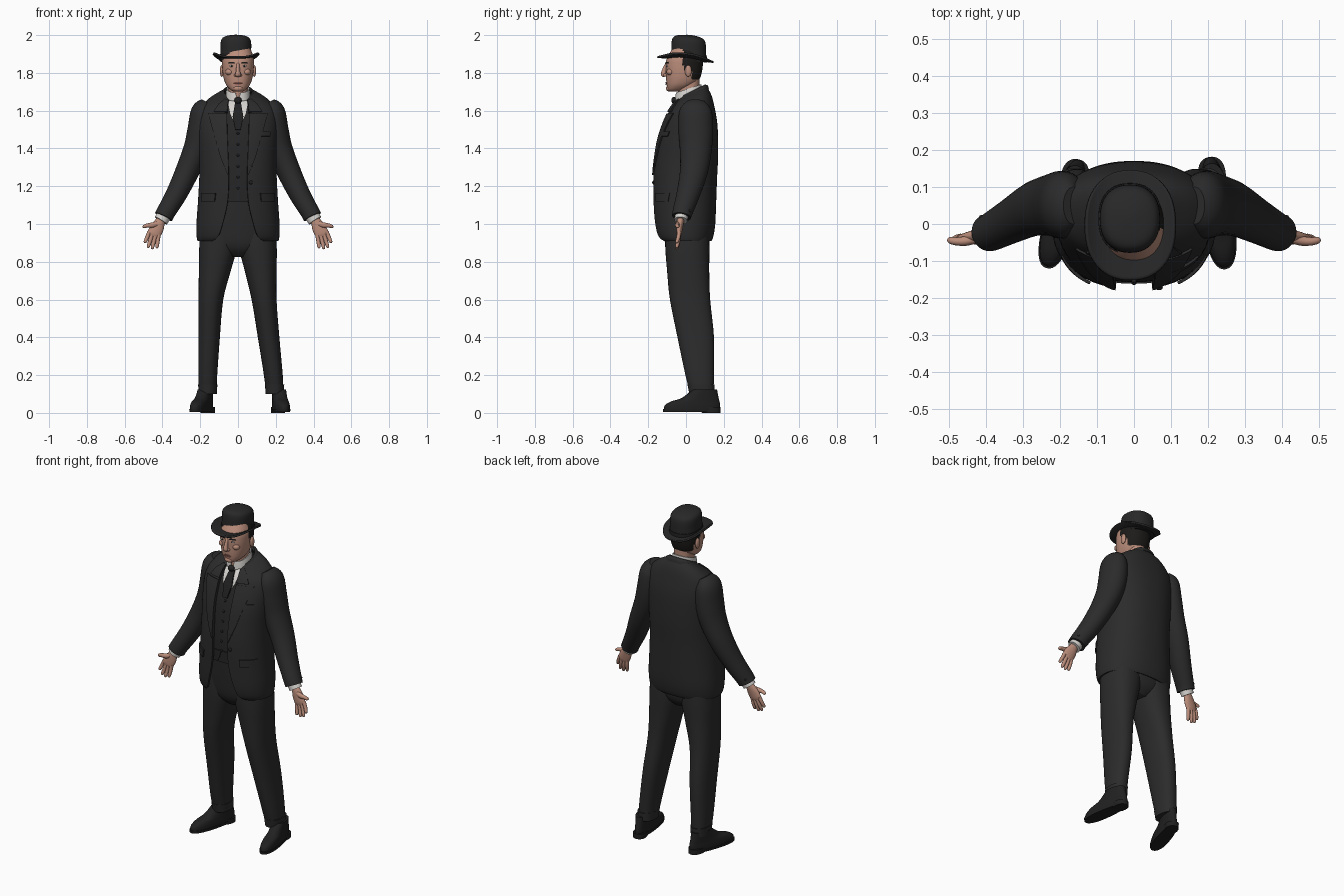
import bpy, bmesh, math
from mathutils import Vector, Matrix

if "Cube" in bpy.data.objects:
    bpy.data.objects.remove(bpy.data.objects["Cube"], do_unlink=True)


def material(name, r, g, b):
    m = bpy.data.materials.new(name)
    m.use_nodes = True
    m.diffuse_color = (r, g, b, 1)
    m.node_tree.nodes["Principled BSDF"].inputs["Base Color"].default_value = (r, g, b, 1)
    return m


SUIT = material("charcoal cloth", .024, .024, .024)
VEST = material("vest cloth", .019, .019, .02)
HAT = material("hat felt", .021, .021, .021)
BLACK = material("black leather", .015, .015, .015)
HAIR = material("dark hair", .012, .011, .01)
SKIN = material("skin", .5, .27, .2)
LIPS = material("lips", .36, .15, .12)
SHIRT = material("white shirt", .68, .66, .63)
parts = []
POWER = 2.3


def finish(name, bm, mats, rule=None, thick=0, closed=True):
    if closed:
        bmesh.ops.recalc_face_normals(bm, faces=bm.faces)
    me = bpy.data.meshes.new(name)
    bm.to_mesh(me)
    bm.free()
    for m in mats:
        me.materials.append(m)
    if rule:
        for p in me.polygons:
            p.material_index = rule(p.center)
    ob = bpy.data.objects.new(name, me)
    bpy.context.collection.objects.link(ob)
    if thick:
        s = ob.modifiers.new("thickness", "SOLIDIFY")
        s.thickness, s.offset = thick, -1
        bpy.context.view_layer.objects.active = ob
        bpy.ops.object.modifier_apply(modifier=s.name)
    parts.append(ob)
    return ob


def smooth_rows(rows, steps=4):
    """Catmull-Rom through rows of numbers."""
    out = []
    for i in range(len(rows) - 1):
        a, b, c, d = (rows[max(0, min(len(rows) - 1, i + k))] for k in (-1, 0, 1, 2))
        for s in range(steps):
            t = s / steps
            out.append(tuple(q + .5 * t * (r - p + t * (2 * p - 5 * q + 4 * r - w + t * (3 * (q - r) + w - p)))
                             for p, q, r, w in zip(a, b, c, d)))
    return out + [tuple(rows[-1])]


def grid(bm, rings, wrap, caps):
    vs = [[bm.verts.new(p) for p in r] for r in rings]
    n = len(vs[0])
    for lo, hi in zip(vs, vs[1:]):
        for j in range(n if wrap else n - 1):
            k = (j + 1) % n
            bm.faces.new((lo[j], lo[k], hi[k], hi[j]))
    if caps:
        bm.faces.new(vs[0][::-1])
        bm.faces.new(vs[-1])


def full(row):
    return tuple(row) + (0,) * (7 - len(row))


def loft(name, rows, mats, n=44, caps=True, thick=0, rule=None, taper=0, steps=4):
    """Stacked rounded sections: (z, half width, front y, back y, front gap, tilt, centre x)."""
    rings, gap = [], any(full(r)[4] for r in rows)
    for z, rx, yf, yb, g, tilt, cx in smooth_rows([full(r) for r in rows], steps):
        a0 = math.asin(min(1, max(g, 0) / rx) ** (POWER / 2)) if gap else 0
        ring = []
        for j in range(n):
            a = a0 + (2 * math.pi - 2 * a0) * j / (n - 1 if gap else n)
            s, c = math.sin(a), math.cos(a)
            x = rx * math.copysign(abs(s) ** (2 / POWER), s)
            y = -math.copysign(abs(c) ** (2 / POWER), c)
            x *= 1 - taper * y
            y = (yf + yb) / 2 + (yb - yf) / 2 * y
            ring.append((cx + x, y, z + tilt * (y - yf)))
        rings.append(ring)
    bm = bmesh.new()
    closed = caps and not gap
    grid(bm, rings, not gap, closed)
    return finish(name, bm, mats, rule, thick, closed)


def surf(rows, x, z, lift=0):
    """Point on the front of a loft."""
    dense = smooth_rows([full(r) for r in rows])
    z = max(dense[0][0], min(dense[-1][0] - 1e-5, z))
    for a, b in zip(dense, dense[1:]):
        if a[0] <= z < b[0]:
            t = (z - a[0]) / (b[0] - a[0])
            _, rx, yf, yb, g, tilt, cx = (p + (q - p) * t for p, q in zip(a, b))
            y = (yf + yb) / 2 - (yb - yf) / 2 * max(0, 1 - min(1, abs(x / rx)) ** POWER) ** (1 / POWER)
            return Vector((x, y - lift, z + tilt * (y - yf)))


def patch(name, rows, edges, mat, lift=.008, thick=.008, cols=7):
    """Plate lying on a loft front; edges are (z, x0, x1) going up."""
    dense = []
    for a, b in zip(edges, edges[1:]):
        dense += [[p + (q - p) * s / 4 for p, q in zip(a, b)] for s in range(4)]
    dense.append(edges[-1])
    bm = bmesh.new()
    grid(bm, [[surf(rows, x0 + (x1 - x0) * j / cols, z, lift) for j in range(cols + 1)]
              for z, x0, x1 in dense], False, False)
    return finish(name, bm, [mat], thick=thick, closed=False)


def tube(name, rows, mat, n=24, steps=4):
    """Oval tube along a path of (x, y, z, side radius, depth radius)."""
    rows = smooth_rows(rows, steps)
    rings = []
    for i, (x, y, z, ru, rv) in enumerate(rows):
        t = (Vector(rows[min(i + 1, len(rows) - 1)][:3]) - Vector(rows[max(i - 1, 0)][:3])).normalized()
        u = Vector((0, 1, 0)).cross(t).normalized()
        v = t.cross(u)
        rings.append([Vector((x, y, z)) + u * ru * math.cos(a) + v * rv * math.sin(a)
                      for a in (2 * math.pi * j / n for j in range(n))])
    bm = bmesh.new()
    grid(bm, rings, True, True)
    return finish(name, bm, [mat])


def ball(name, loc, size, mat):
    bm = bmesh.new()
    bmesh.ops.create_uvsphere(bm, u_segments=16, v_segments=10, radius=1,
                              matrix=Matrix.Translation(loc) @ Matrix.Diagonal((*size, 1)))
    return finish(name, bm, [mat])


# Jacket, vest and shirt front
jacket = [(.91, .214, -.14, .135, .135), (.935, .219, -.158, .145, .105), (1, .22, -.17, .155, .082),
          (1.12, .212, -.175, .16, .055), (1.25, .205, -.175, .165, .05), (1.35, .205, -.165, .17, .053),
          (1.45, .21, -.148, .17, .058), (1.54, .213, -.118, .165, .06), (1.6, .2, -.09, .15, .058, .1),
          (1.63, .16, -.07, .135, .056, .25), (1.65, .11, -.052, .115, .052, .4),
          (1.66, .076, -.042, .1, .046, .5)]
vest = [(r[0], r[1] - .018, r[2] + .018, r[3] - .018, 0, full(r)[5]) for r in jacket[3:]]
loft("jacket", jacket, [SUIT], n=64, thick=.012)
loft("vest", vest, [VEST], n=56)
patch("shirt_front", vest, [(1.51, -.004, .004), (1.58, -.04, .04), (1.655, -.055, .055)], SHIRT, .004, .006)
patch("necktie", vest, [(1.5, -.014, .014), (1.57, -.028, .028), (1.645, -.015, .015)], BLACK, .014, .01)
ball("necktie_knot", (0, -.064, 1.655), (.02, .014, .018), BLACK)
for i in range(6):
    ball("vest_button", surf(vest, 0, 1.19 + i * .058, .002), (.007, .005, .007), BLACK)

for s, side in ((1, "left"), (-1, "right")):
    def flap(name, rows, edges, mat, lift=.008):
        e = [(z, *sorted((s * a, s * b))) for z, a, b in edges]
        return patch(side + name, rows, e, mat, lift)
    flap("_lapel", jacket, [(1.26, .05, .056), (1.36, .052, .095), (1.5, .058, .135), (1.585, .058, .158)], SUIT)
    flap("_collar_wing", jacket, [(1.595, .058, .13), (1.63, .055, .105), (1.655, .05, .07)], SUIT, .01)
    flap("_hip_pocket", jacket, [(1.12, .125, .195), (1.165, .12, .197)], SUIT, .01)
    flap("_vest_point", vest, [(1.122, .028, .032), (1.15, .012, .06), (1.19, .001, .08)], VEST, .004)
patch("breast_pocket", jacket, [(1.465, .1, .17), (1.49, .1, .175)], SUIT)
for z in (1.31, 1.22):
    ball("jacket_button", surf(jacket, .068, z, .003), (.01, .006, .01), BLACK)
loft("jacket_collar", [(1.637, .095, -.045, .122, .06, .45), (1.655, .085, -.042, .115, .055, .5),
                       (1.668, .073, -.04, .1, .05, .5)], [SUIT], thick=.008)
loft("shirt_collar", [(1.65, .066, -.058, .086, .008, .35), (1.675, .063, -.056, .084, .008, .35),
                      (1.695, .06, -.054, .082, .014, .33)], [SHIRT], thick=.006)

# Trousers and shoes
loft("trouser_seat", [(.825, .05, -.06, .075), (.88, .16, -.105, .115), (1, .19, -.125, .125),
                      (1.16, .185, -.14, .13)], [SUIT])
leg = [(.105, .046, .022, .145), (.2, .05, -.003, .148), (.4, .057, -.045, .148), (.6, .066, -.085, .128),
       (.75, .084, -.1, .123), (.88, .1, -.11, .124), (1, .095, -.11, .12)]
for side, s, centres, turn, spot in (("left", 1, (.194, .187, .162, .138, .12, .105, .1), 8, (.226, .03, 0)),
                                     ("right", -1, (.16, .16, .153, .144, .123, .105, .1), 17, (.192, .028, 0))):
    rows = [(*r, 0, 0, s * c) for r, c in zip(leg, centres)]
    loft(side + "_trouser_leg", rows, [SUIT], n=36)
    loft(side + "_trouser_cuff", [(.1, .048, .018, .149, 0, 0, s * centres[0]),
                                  (.15, .051, .008, .152, 0, 0, s * centres[0])], [SUIT], n=36, steps=1)
    shoe = [loft(side + "_shoe_sole", [(.004, .041, -.152, .15), (.02, .043, -.154, .153)], [BLACK],
                 taper=.12, steps=1),
            loft(side + "_shoe_heel", [(0, .036, .06, .153), (.03, .037, .058, .153)], [BLACK], steps=1),
            loft(side + "_shoe_upper", [(.018, .041, -.149, .15), (.04, .041, -.143, .152),
                                        (.06, .039, -.112, .149), (.08, .037, -.05, .144),
                                        (.125, .036, .01, .135)], [BLACK], taper=.1)]
    for ob in shoe:
        ob.data.transform(Matrix.Translation((s * spot[0], spot[1], 0)) @ Matrix.Rotation(s * math.radians(turn), 4, "Z"))

# Sleeves and hands
for s, side in ((1, "left"), (-1, "right")):
    def limb(name, rows, mat, n=24):
        return tube(side + name, [(s * r[0], *r[1:]) for r in rows], mat, n)
    limb("_sleeve", [(.165, .05, 1.645, .03, .05), (.185, .05, 1.6, .062, .085), (.195, .052, 1.5, .072, .092),
                     (.218, .052, 1.4, .07, .085), (.268, .042, 1.28, .063, .074), (.325, .012, 1.16, .056, .062),
                     (.38, -.018, 1.065, .05, .053), (.394, -.024, 1.038, .05, .05)], SUIT, 32)
    for i in range(3):
        ball(side + "_sleeve_button", (s * (.412 - i * .013), .018 + i * .004, 1.07 + i * .022),
             (.007, .007, .007), BLACK)
    limb("_shirt_cuff", [(.385, -.022, 1.055, .038, .036), (.408, -.027, 1.018, .038, .034)], SHIRT)
    limb("_palm", [(.395, -.025, 1.04, .023, .018), (.412, -.03, 1.012, .027, .019), (.428, -.034, .98, .036, .017),
                   (.444, -.037, .95, .036, .014), (.45, -.038, .935, .03, .009)], SKIN)
    fingers = (((.42, .945), (.43, .872)), ((.437, .945), (.455, .867)),
               ((.453, .95), (.477, .874)), ((.469, .958), (.494, .9)))
    for i, ((x0, z0), (x1, z1)) in enumerate(fingers):
        limb("_finger_%d" % (i + 1), [(x0 + (x1 - x0) * t, -.037 - .014 * t * t, z0 + (z1 - z0) * t, r, r)
                                      for t, r in ((0, .011), (.45, .0105), (.85, .009), (.97, .006), (1, .002))],
             SKIN, 12)
    limb("_thumb", [(.43, -.04, 1, .014, .013), (.455, -.046, .994, .014, .013), (.48, -.047, .992, .011, .011),
                    (.498, -.044, .986, .009, .009), (.504, -.043, .983, .003, .003)], SKIN, 12)

# Neck, head and face
loft("neck", [(1.64, .053, -.04, .072), (1.7, .052, -.042, .07), (1.78, .055, -.04, .072)], [SKIN])
head = [(1.702, .024, -.088, -.03), (1.712, .042, -.098, 0), (1.735, .062, -.102, .04), (1.765, .074, -.105, .07),
        (1.8, .081, -.106, .083), (1.84, .084, -.107, .089), (1.88, .083, -.1, .09), (1.93, .066, -.07, .07)]


def hair_rule(c):
    return int((c.y > .03 and c.z > 1.765) or (c.y > -.015 and c.z > 1.81))


loft("head", head, [SKIN, HAIR], n=72, rule=hair_rule, steps=6)
tube("nose", [(0, -.1, 1.85, .008, .008), (0, -.109, 1.83, .009, .011), (0, -.117, 1.805, .012, .013),
              (0, -.119, 1.79, .015, .013), (0, -.112, 1.782, .01, .006)], SKIN, 16)
patch("upper_lip", head, [(1.746, -.024, .024), (1.752, -.012, .012)], LIPS, .004, .005)
patch("lower_lip", head, [(1.737, -.013, .013), (1.745, -.024, .024)], LIPS, .005, .006)
ball("chin", (0, -.09, 1.718), (.026, .016, .016), SKIN)
for s, side in ((1, "left"), (-1, "right")):
    ball(side + "_ear", (s * .086, .012, 1.81), (.01, .018, .031), SKIN)
    ball(side + "_cheek", (s * .045, -.083, 1.805), (.022, .02, .018), SKIN)
    ball(side + "_nostril", (s * .012, -.11, 1.788), (.009, .011, .008), SKIN)
    ball(side + "_eye", surf(head, s * .033, 1.836, -.004), (.012, .007, .006), SHIRT)
    ball(side + "_iris", surf(head, s * .033, 1.836, .001), (.005, .003, .005), HAIR)
    patch(side + "_eyebrow", head, [(1.85, *sorted((s * .016, s * .052))), (1.857, *sorted((s * .02, s * .05)))],
          HAIR, .005, .006)

# Hat
loft("hat_crown", [(1.875, .084, -.078, .108, 0, -.09, -.011), (1.92, .081, -.078, .107, 0, -.09, -.011),
                   (1.965, .081, -.076, .105, 0, -.09, -.011), (1.988, .074, -.068, .097, 0, -.09, -.011),
                   (1.999, .054, -.046, .075, 0, -.09, -.011), (2.002, .01, .005, .025, 0, -.05, -.011)], [HAT])
loft("hat_band", [(1.872, .0865, -.081, .111, 0, -.09, -.011), (1.905, .085, -.081, .11, 0, -.09, -.011)],
     [BLACK], steps=1)
brim = loft("hat_brim", [(1.879, .07, -.07, .095, 0, -.09, -.011), (1.881, .098, -.105, .118, 0, -.09, -.01),
                         (1.884, .121, -.152, .145, 0, -.09, -.01)], [HAT], n=56, caps=False)
for v in brim.data.vertices:
    v.co.z += .032 * (abs(v.co.x + .01) / .12) ** 3
rim = brim.modifiers.new("thickness", "SOLIDIFY")
rim.thickness, rim.offset = .01, 0

# Smooth shading with crisp edges
bpy.ops.object.select_all(action="DESELECT")
for ob in parts:
    ob.select_set(True)
bpy.context.view_layer.objects.active = parts[0]
bpy.ops.object.shade_smooth_by_angle(angle=math.radians(40))
